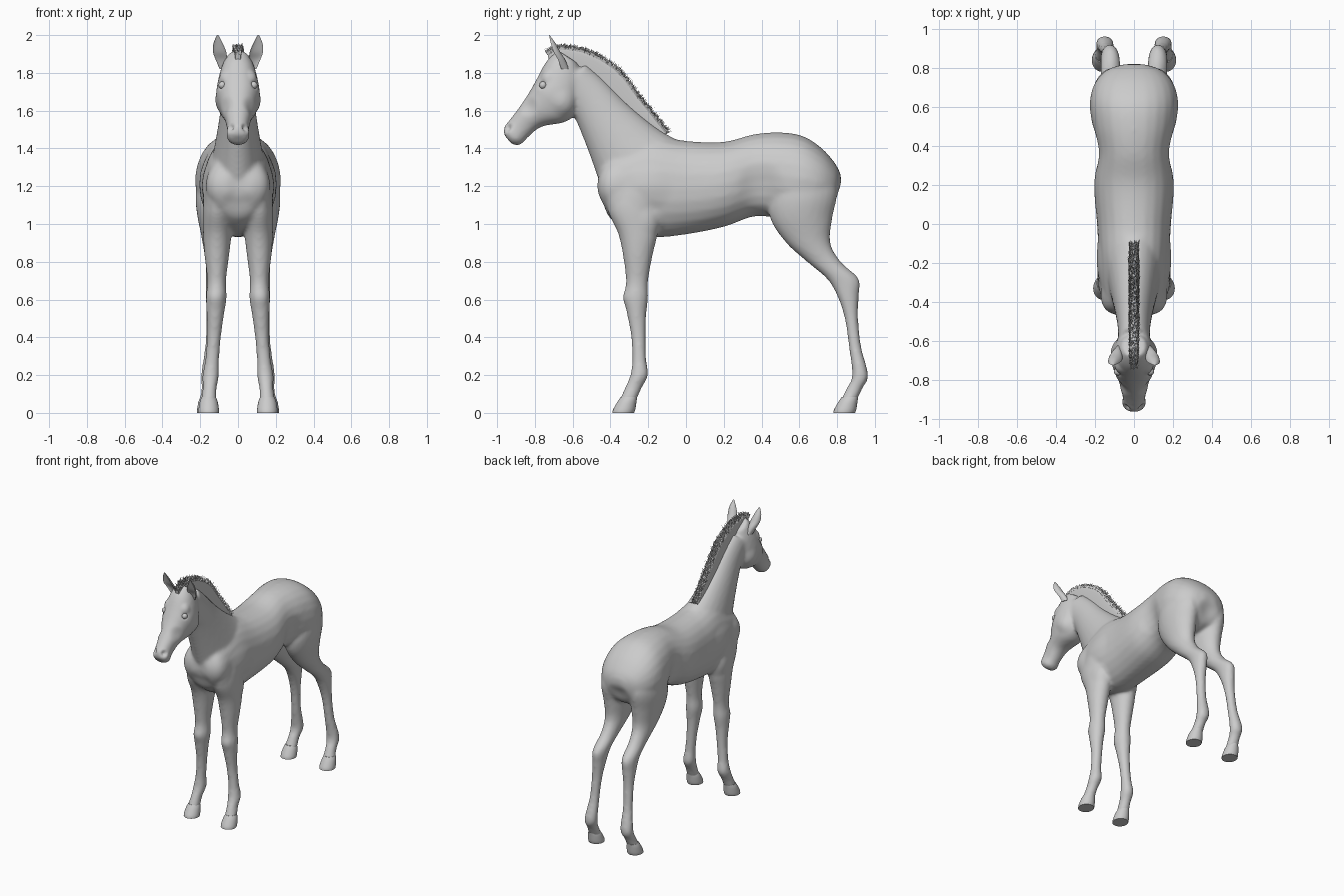
import bpy, bmesh, math, random
from mathutils import Vector

random.seed(4)
if "Cube" in bpy.data.objects:
    bpy.data.objects.remove(bpy.data.objects["Cube"])

coat = bpy.data.materials.new("pale grey coat")
coat.use_nodes = True
GREY = (0.6, 0.6, 0.6, 1)
coat.diffuse_color = GREY
coat.node_tree.nodes["Principled BSDF"].inputs["Base Color"].default_value = GREY


def finish(name, bm, angle=60):
    """Turn a bmesh into a named, smooth-shaded object."""
    bmesh.ops.recalc_face_normals(bm, faces=bm.faces)
    mesh = bpy.data.meshes.new(name)
    bm.to_mesh(mesh)
    bm.free()
    mesh.materials.append(coat)
    obj = bpy.data.objects.new(name, mesh)
    bpy.context.collection.objects.link(obj)
    bpy.ops.object.select_all(action='DESELECT')
    obj.select_set(True)
    bpy.context.view_layer.objects.active = obj
    bpy.ops.object.shade_smooth_by_angle(angle=math.radians(angle))
    return obj


def spline(rows, steps):
    """Catmull-Rom interpolation through rows of numbers."""
    out = []
    for i in range(len(rows) - 1):
        a, b, c, d = (rows[max(i - 1, 0)], rows[i], rows[i + 1], rows[min(i + 2, len(rows) - 1)])
        for k in range(steps):
            t = k / steps
            out.append([q + t / 2 * (r - p + t * (2 * p - 5 * q + 4 * r - s + t * (3 * (q - r) + s - p)))
                        for p, q, r, s in zip(a, b, c, d)])
    return out + [rows[-1]]


def loft(bm, rows, side=1, steps=5, count=24, square=1.0, cup=1.0):
    """Skin oval sections: front y, z, back y, z, half width, centre x."""
    rings = []
    for y0, z0, y1, z1, width, x in spline(rows, steps):
        mid = Vector((side * x, (y0 + y1) / 2, (z0 + z1) / 2))
        half = Vector((0, (y0 - y1) / 2, (z0 - z1) / 2))
        ring = []
        for k in range(count):
            a = math.tau * k / count
            u, v = (math.copysign(abs(f) ** square, f) for f in (math.cos(a), math.sin(a)))
            if v > 0:
                v *= cup
            ring.append(bm.verts.new(mid + half * v + Vector((u * width, 0, 0))))
        rings.append(ring)
    for a, b in zip(rings, rings[1:]):
        for k in range(count):
            n = (k + 1) % count
            bm.faces.new((a[k], a[n], b[n], b[k]))
    bm.faces.new(rings[0])
    bm.faces.new(rings[-1])


def flat(rows):
    """Horizontal sections: z, front y, back y, half width, centre x."""
    return [(y0, z, y1, z, w, x) for z, y0, y1, w, x in rows]


# Torso: y, top z, bottom z, half width
torso = [(y, top, y, low, w, 0) for y, top, low, w in (
    (-.46, 1.27, 1.14, .07), (-.42, 1.36, 1.05, .14), (-.32, 1.42, .97, .17),
    (-.18, 1.47, .93, .18), (0, 1.44, .945, .19), (.2, 1.435, .985, .205),
    (.36, 1.475, 1.04, .185), (.5, 1.485, 1.03, .21), (.62, 1.465, 1.02, .222),
    (.72, 1.4, 1.04, .2), (.79, 1.32, 1.1, .14), (.82, 1.26, 1.19, .05))]
neck = [(-.44, 1.16, 0, 1.42, .15, 0), (-.49, 1.31, -.14, 1.5, .125, 0),
        (-.55, 1.47, -.3, 1.63, .1, 0), (-.6, 1.58, -.43, 1.76, .085, 0),
        (-.68, 1.68, -.53, 1.85, .08, 0)]
head = [(-.68, 1.92, -.57, 1.85, .06, 0), (-.74, 1.86, -.55, 1.74, .095, 0),
        (-.795, 1.76, -.575, 1.6, .117, 0), (-.835, 1.69, -.64, 1.54, .1, 0),
        (-.885, 1.615, -.765, 1.515, .073, 0), (-.935, 1.55, -.84, 1.455, .057, 0),
        (-.962, 1.515, -.875, 1.42, .062, 0), (-.965, 1.475, -.92, 1.42, .04, 0)]
foreleg = flat([
    (1.28, -.38, -.16, .05, .11), (1.1, -.42, -.14, .075, .11), (.95, -.36, -.15, .075, .11),
    (.84, -.335, -.175, .066, .112), (.7, -.318, -.2, .05, .113), (.61, -.33, -.2, .055, .115),
    (.52, -.312, -.21, .046, .12), (.4, -.29, -.213, .037, .127), (.28, -.285, -.21, .037, .137),
    (.2, -.295, -.2, .044, .144), (.13, -.325, -.235, .037, .15), (.06, -.355, -.265, .043, .155)])
hindleg = flat([
    (1.32, .5, .76, .07, .11), (1.17, .44, .8, .1, .115), (1.03, .445, .775, .095, .115),
    (.9, .53, .765, .073, .115), (.8, .64, .82, .055, .118), (.71, .745, .915, .05, .122),
    (.62, .8, .915, .045, .126), (.5, .84, .912, .036, .132), (.35, .862, .928, .035, .14),
    (.2, .88, .965, .046, .15), (.13, .85, .935, .038, .156), (.06, .815, .9, .045, .16)])

# Each part is skinned, then fused into one continuous skin
raw = bmesh.new()
loft(raw, torso, square=.92)
loft(raw, neck)
loft(raw, head, square=.9)
for side in (1, -1):
    loft(raw, foreleg, side)
    loft(raw, hindleg, side)
rough = finish("rough_body", raw)
fuse = rough.modifiers.new("fuse", 'REMESH')
fuse.mode = 'VOXEL'
fuse.voxel_size = .011
skin = bmesh.new()
skin.from_object(rough, bpy.context.evaluated_depsgraph_get())
bpy.data.objects.remove(rough)
for i in range(5):
    bmesh.ops.smooth_vert(skin, verts=skin.verts, factor=.5,
                          use_axis_x=True, use_axis_y=True, use_axis_z=True)

# Sculpted swells and hollows, mirrored: x, y, z, radius, height
for x, y, z, radius, height in (
        (.12, -.42, 1.2, .13, .018),     # shoulder point
        (.17, -.2, 1.2, .14, .012),      # shoulder blade
        (.19, .4, 1.2, .14, -.015),      # flank hollow
        (.13, -.19, 1.02, .09, .012),    # elbow
        (.2, .6, 1.15, .2, .008),        # thigh
        (0, -.46, 1.1, .1, -.012),       # breast groove
        (0, .81, 1.13, .1, -.018),       # cleft of the rump
        (.1, -.64, 1.64, .08, .008),     # cheek
        (.06, -.83, 1.62, .06, -.01),    # face hollow
        (.085, -.745, 1.785, .045, .01), # brow
        (.085, -.76, 1.735, .03, -.01),  # eye socket
        (.04, -.945, 1.51, .03, -.02),   # nostril
        (.12, -.32, .61, .05, .005)):    # knee
    for side in (1, -1) if x else (1,):
        skin.normal_update()
        centre = Vector((side * x, y, z))
        for v in skin.verts:
            d = (v.co - centre).length / radius
            if d < 1:
                v.co += v.normal * height * (1 - d * d) ** 2
finish("body", skin, 80)

for side, label in ((1, "left"), (-1, "right")):
    # Ears: cupped and pointed
    ear = bmesh.new()
    loft(ear, flat([(1.82, -.7, -.62, .022, .075), (1.87, -.715, -.64, .03, .088),
                    (1.91, -.735, -.665, .035, .097), (1.955, -.74, -.69, .025, .105),
                    (2.0, -.728, -.722, .004, .108)]), side, count=16, cup=-.3)
    finish(label + "_ear", ear)
    # Eyes
    eye = bmesh.new()
    bmesh.ops.create_uvsphere(eye, u_segments=16, v_segments=10, radius=.02)
    bmesh.ops.translate(eye, verts=eye.verts, vec=(side * .083, -.757, 1.735))
    finish(label + "_eye", eye)
    # Hooves
    for end, shift, x in (("front", 0, .155), ("hind", 1.17, .162)):
        hoof = bmesh.new()
        loft(hoof, flat([(0, shift - .39, shift - .275, .054, x), (.02, shift - .385, shift - .268, .054, x),
                         (.06, shift - .362, shift - .262, .047, x),
                         (.085, shift - .345, shift - .258, .037, x)]), side)
        finish(f"{label}_{end}_hoof", hoof, 40)

# Mane: an upright crest edged with short bristles
crest = [(-.735, 1.91, -.725, 1.86, .014, 0), (-.665, 1.935, -.65, 1.87, .022, 0),
         (-.54, 1.92, -.55, 1.8, .025, 0), (-.435, 1.87, -.46, 1.72, .025, 0),
         (-.345, 1.8, -.38, 1.65, .025, 0), (-.26, 1.69, -.3, 1.58, .025, 0),
         (-.18, 1.59, -.22, 1.51, .025, 0), (-.1, 1.49, -.14, 1.44, .022, 0)]
mane = bmesh.new()
loft(mane, crest, square=.5)
for y0, z0, y1, z1, width, x in spline(crest, 28):
    up = Vector((0, y0 - y1, z0 - z1)).normalized()
    along = Vector((0, up.z, -up.y))
    for lane in range(-3, 4):
        root = Vector((lane / 3.2 * width, y0, z0)) - up * .014
        lean = Vector((random.uniform(-.3, .3), 0, 0)) + along * random.uniform(-.5, .6)
        tip = mane.verts.new(root + (up + lean) * random.uniform(.018, .036))
        base = [mane.verts.new(root + p) for p in
                (along * .005, Vector((.004, 0, 0)) - along * .003, Vector((-.004, 0, 0)) - along * .003)]
        for k in range(3):
            mane.faces.new((base[k], base[(k + 1) % 3], tip))
finish("mane", mane, 30)
